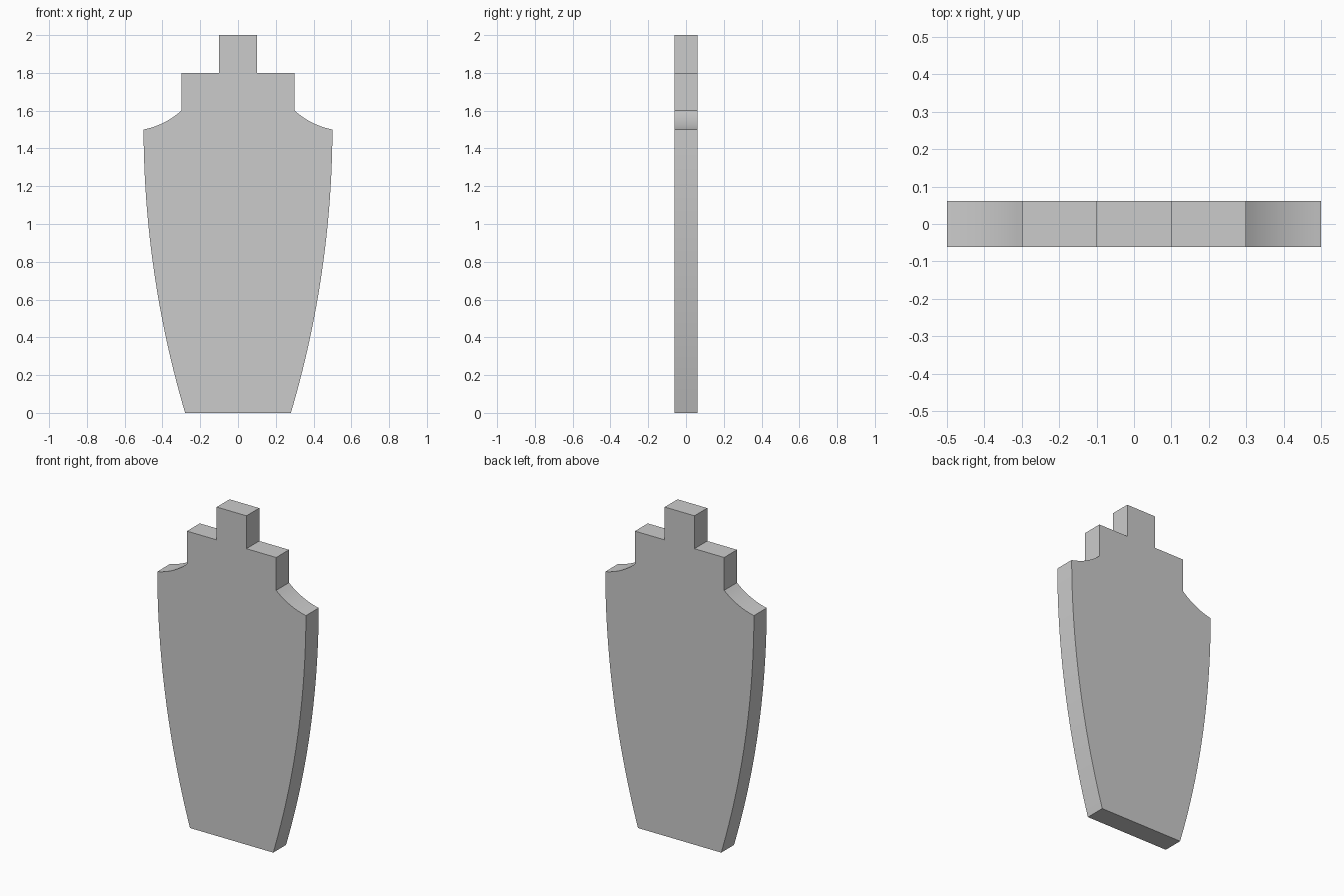
import bpy, bmesh
from math import radians
from mathutils import Vector

if "Cube" in bpy.data.objects:
    bpy.data.objects.remove(bpy.data.objects["Cube"])

HALF_DEPTH = 0.0615


def arc(a, b, sag, n):
    """Shallow arc from a to b; positive sag bulges to the right of travel."""
    a, b = Vector(a), Vector(b)
    d = b - a
    normal = Vector((d.y, -d.x)).normalized()
    h = d.length / 2
    off = (h * h - sag * sag) / (2 * sag)
    centre = (a + b) / 2 - normal * off
    start, end = a - centre, b - centre
    ang = start.angle_signed(end)
    pts = []
    for i in range(n + 1):
        p = start.lerp(end, i / n).normalized() * start.length
        pts.append(tuple(centre + p))
    return pts


# Right half of the outline, bottom to top
right = arc((0.28, 0), (0.5, 1.5), 0.054, 32)        # bowed side
right += arc((0.5, 1.5), (0.3, 1.6), -0.015, 12)[1:]  # scooped shoulder
right += [(0.3, 1.8), (0.1, 1.8), (0.1, 2.0)]         # stepped neck
outline = right + [(-x, z) for x, z in reversed(right)]

# Extrude the outline into a flat plate
bm = bmesh.new()
face = bm.faces.new([bm.verts.new((x, -HALF_DEPTH, z)) for x, z in outline])
ext = bmesh.ops.extrude_face_region(bm, geom=[face], use_keep_orig=True)
verts = [g for g in ext["geom"] if isinstance(g, bmesh.types.BMVert)]
bmesh.ops.translate(bm, verts=verts, vec=(0, 2 * HALF_DEPTH, 0))
bmesh.ops.recalc_face_normals(bm, faces=bm.faces)

mesh = bpy.data.meshes.new("stepped_plate")
bm.to_mesh(mesh)
bm.free()
plate = bpy.data.objects.new("stepped_plate", mesh)
bpy.context.collection.objects.link(plate)

# Smooth the curved edges, keep the corners sharp
bpy.context.view_layer.objects.active = plate
plate.select_set(True)
bpy.ops.object.shade_smooth_by_angle(angle=radians(20))
